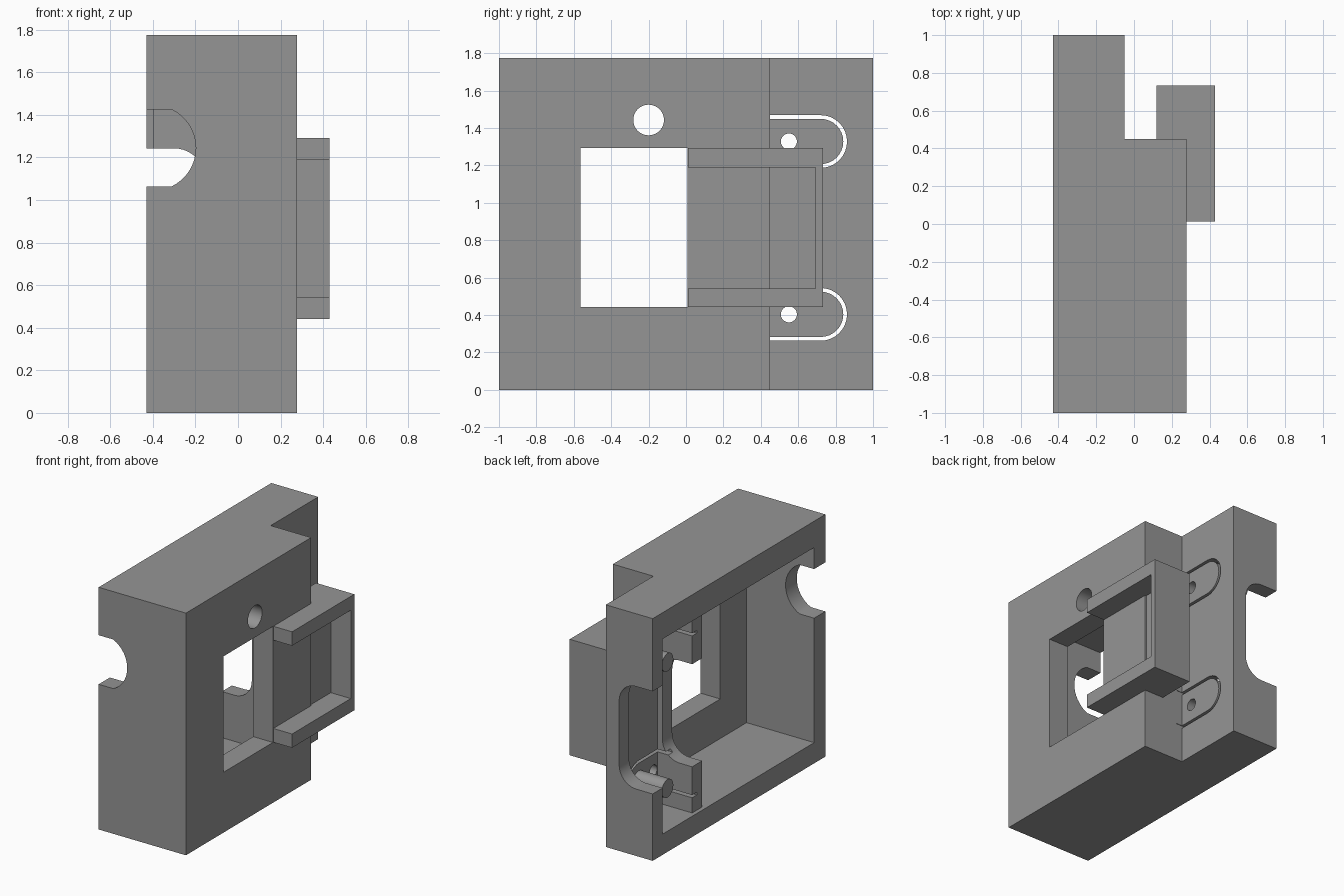
import bpy, bmesh, math
from mathutils import Matrix

if "Cube" in bpy.data.objects:
    bpy.data.objects.remove(bpy.data.objects["Cube"])

grey = bpy.data.materials.new("plain grey")
grey.diffuse_color = (0.3, 0.3, 0.3, 1)
grey.use_nodes = True
grey.node_tree.nodes["Principled BSDF"].inputs["Base Color"].default_value = grey.diffuse_color


def finish(name, bm):
    bmesh.ops.recalc_face_normals(bm, faces=bm.faces)
    me = bpy.data.meshes.new(name)
    bm.to_mesh(me)
    bm.free()
    me.materials.append(grey)
    ob = bpy.data.objects.new(name, me)
    bpy.context.collection.objects.link(ob)
    return ob


def box(name, x, y, z):
    bm = bmesh.new()
    bmesh.ops.create_cube(bm, size=1)
    for v in bm.verts:
        v.co = [r[0] if c < 0 else r[1] for c, r in zip(v.co, (x, y, z))]
    return finish(name, bm)


def prism(name, pts, axis, lo, hi):
    """Extrude a closed 2D outline along x (pts are y, z) or y (pts are x, z)."""
    bm = bmesh.new()
    put = (lambda a, b: (lo, a, b)) if axis == 'x' else (lambda a, b: (a, lo, b))
    face = bm.faces.new([bm.verts.new(put(a, b)) for a, b in pts])
    ext = bmesh.ops.extrude_face_region(bm, geom=[face])
    step = (hi - lo, 0, 0) if axis == 'x' else (0, hi - lo, 0)
    bmesh.ops.translate(bm, vec=step, verts=[v for v in ext['geom'] if isinstance(v, bmesh.types.BMVert)])
    return finish(name, bm)


def arc(cx, cz, r, a0, a1, n=16):
    return [(cx + r * math.cos(math.radians(a0 + (a1 - a0) * i / n)),
             cz + r * math.sin(math.radians(a0 + (a1 - a0) * i / n))) for i in range(n + 1)]


def rod(name, y, z, r, lo, hi):
    return prism(name, arc(y, z, r, 0, 360, 40)[:-1], 'x', lo, hi)


def combine(target, other, op='DIFFERENCE'):
    m = target.modifiers.new(op.lower(), 'BOOLEAN')
    m.operation, m.solver, m.object = op, 'EXACT', other
    bpy.context.view_layer.objects.active = target
    bpy.ops.object.modifier_apply(modifier=m.name)
    bpy.data.objects.remove(other)


L, MID = -0.43, 0.866           # open left face, middle height of the interior
TOP = 1.775
OUT = L - 0.1                   # cutters start outside the open face

# Stepped outer block
outline = [(L, -1), (0.278, -1), (0.278, 0.45), (-0.05, 0.45), (-0.05, 1), (L, 1)]
bm = bmesh.new()
base = bm.faces.new([bm.verts.new((x, y, 0)) for x, y in outline])
ext = bmesh.ops.extrude_face_region(bm, geom=[base])
bmesh.ops.translate(bm, vec=(0, 0, TOP), verts=[v for v in ext['geom'] if isinstance(v, bmesh.types.BMVert)])
housing = finish("housing", bm)

# Main chamber, rear chamber and the lowered rib between them
zr = (0.152, 1.582)
combine(housing, box("cut", (OUT, 0.118), (-0.87, 0.385), zr))
combine(housing, box("cut", (OUT, -0.12), (0.5, 0.885), zr))
combine(housing, box("cut", (OUT, -0.4), (0.3, 0.6), zr))

# Window and round hole in the right wall
combine(housing, box("cut", (0.0, 0.5), (-0.565, 0.008), (0.442, 1.292)))
combine(housing, rod("cut", -0.2, 1.443, 0.082, 0.0, 0.5))

# Round-ended notch in the front wall
a = math.degrees(math.asin(0.18 / 0.2))
notch = [(OUT, 1.064)] + arc(-0.398, 1.244, 0.2, -a, a) + [(OUT, 1.424)]
combine(housing, prism("cut", notch, 'y', -1.1, -0.8))

# Wide notch with rounded corners through the rear wall and the rib
h, r, d = 0.376, 0.14, -0.158
notch = ([(OUT, MID - h)] + arc(d - r, MID - h + r, r, -90, 0, 10)
         + arc(d - r, MID + h - r, r, 0, 90, 10) + [(OUT, MID + h)])
combine(housing, prism("cut", notch, 'y', 0.3, 1.1))

# Two flexible tongues: U-shaped slot, screw hole and inner peg
for z in (MID - 0.462, MID + 0.462):
    ro, ri, y0, yc = 0.141, 0.121, 0.446, 0.72
    slot = ([(y0, z - ro)] + arc(yc, z, ro, -90, 90) + [(y0, z + ro)]
            + [(y0, z + ri)] + arc(yc, z, ri, 90, -90) + [(y0, z - ri)])
    combine(housing, prism("cut", slot, 'x', -0.405, 0.0))
    combine(housing, rod("cut", 0.55, z, 0.043, -0.3, 0.0))
    combine(housing, rod("peg", yc, z, 0.066, -0.355, -0.1), 'UNION')

# Side tray: solid block hollowed toward the right and the front
tray = box("tray", (0.12, 0.43), (0.012, 0.733), (0.442, 1.292))
combine(tray, box("cut", (0.268, 0.6), (-0.1, 0.692), (0.543, 1.19)))
combine(housing, tray, 'UNION')

bpy.ops.object.select_all(action='DESELECT')
housing.select_set(True)
bpy.context.view_layer.objects.active = housing
bpy.ops.object.shade_smooth_by_angle(angle=math.radians(30))
